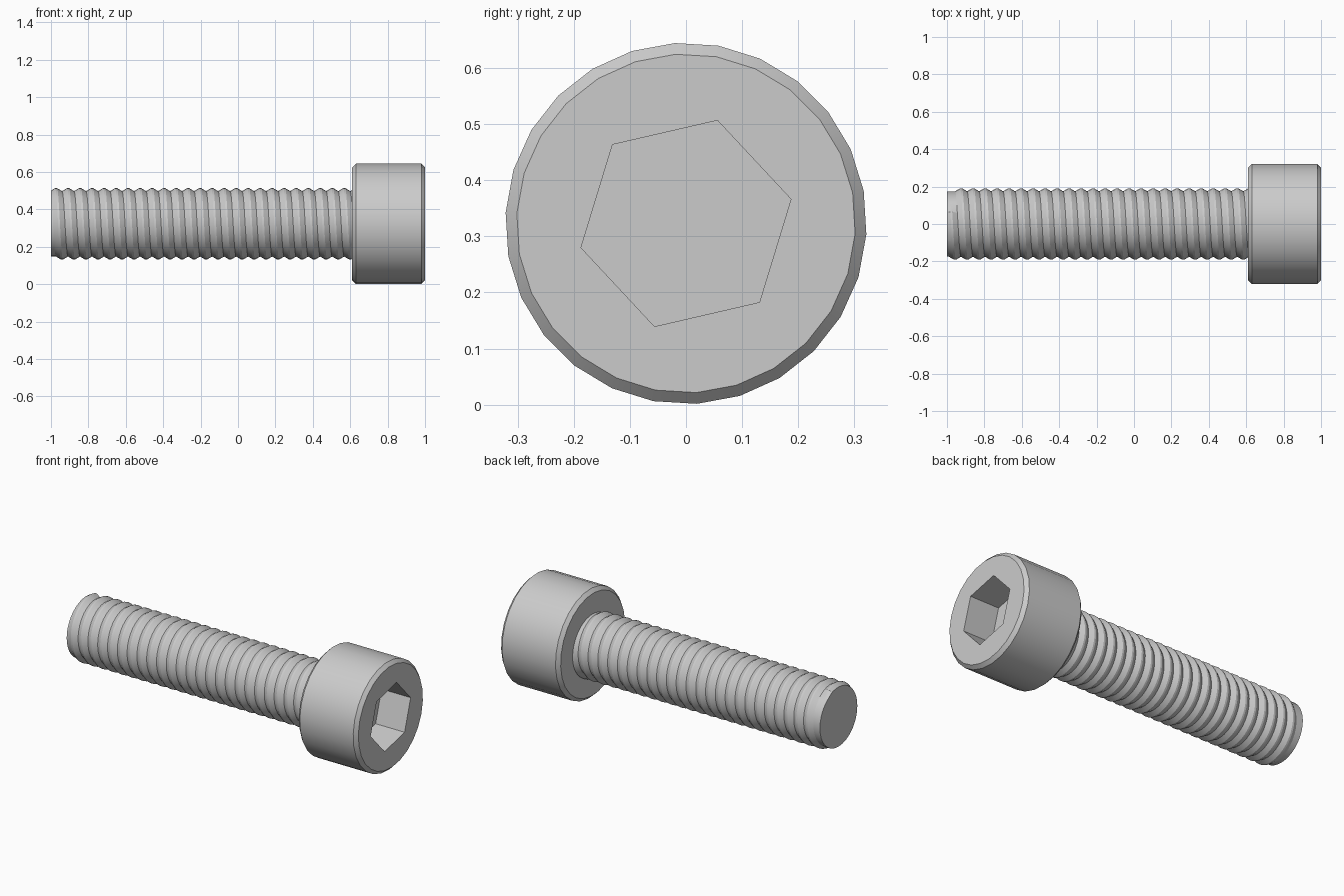
import bpy, bmesh, math

cube = bpy.data.objects.get("Cube")
if cube:
    bpy.data.objects.remove(cube)

AXIS_Z = 0.323
HEAD_BACK, HEAD_FRONT = 0.61, 1.0

steel = bpy.data.materials.new("grey steel")
steel.use_nodes = True
colour = (0.6, 0.6, 0.6, 1)
steel.diffuse_color = colour
steel.node_tree.nodes["Principled BSDF"].inputs["Base Color"].default_value = colour


def point(x, radius, angle):
    """Position around the bolt axis; angle 0 is +y, 90 degrees is up."""
    return (x, radius * math.cos(angle), AXIS_Z + radius * math.sin(angle))


def ring(bm, x, radius, sides, turn):
    return [bm.verts.new(point(x, radius, math.radians(turn) + math.tau * i / sides))
            for i in range(sides)]


def bridge(bm, a, b):
    for i in range(len(a)):
        j = (i + 1) % len(a)
        bm.faces.new((a[i], a[j], b[j], b[i]))


def finish(bm, name, angle):
    bmesh.ops.recalc_face_normals(bm, faces=bm.faces)
    mesh = bpy.data.meshes.new(name)
    bm.to_mesh(mesh)
    bm.free()
    mesh.materials.append(steel)
    obj = bpy.data.objects.new(name, mesh)
    bpy.context.collection.objects.link(obj)
    bpy.ops.object.select_all(action="DESELECT")
    obj.select_set(True)
    bpy.context.view_layer.objects.active = obj
    bpy.ops.object.shade_smooth_by_angle(angle=math.radians(angle))


# Cylinder head with chamfered rims and a hexagonal socket
bm = bmesh.new()
R, C = 0.322, 0.02
rims = [ring(bm, x, r, 26, 93.5) for x, r in (
    (HEAD_BACK, R - C), (HEAD_BACK + C, R), (HEAD_FRONT - C, R), (HEAD_FRONT, R - C))]
for a, b in zip(rims, rims[1:]):
    bridge(bm, a, b)
bm.faces.new(rims[0])
mouth = ring(bm, HEAD_FRONT, 0.192, 6, 73)
floor = ring(bm, HEAD_FRONT - 0.19, 0.192, 6, 73)
bridge(bm, mouth, floor)
bm.faces.new(floor)
borders = [e for e in bm.edges if e.is_boundary]
bmesh.ops.triangle_fill(bm, use_beauty=True, edges=borders, normal=(1, 0, 0))
finish(bm, "socket_head", 30)

# Threaded shank: a right-handed helical ridge, trimmed flat at the tip
PITCH, ROOT, CREST = 0.0642, 0.175, 0.191
STEPS, START = 36, math.radians(70)
profile = [(-0.5, ROOT), (-0.08, CREST), (0.08, CREST)]
bm = bmesh.new()
rows = []
turns = 29
for i in range(-2 * STEPS, turns * STEPS + 1):
    angle = math.tau * i / STEPS
    x = -0.973 + PITCH * (angle - math.pi / 2) / math.tau
    rows.append([bm.verts.new(point(x + PITCH * f, r if angle >= START else ROOT, angle))
                 for f, r in profile])
for i in range(len(rows) - 1 - STEPS):
    a, b = rows[i], rows[i + 1]
    a = a + [rows[i + STEPS][0]]
    b = b + [rows[i + 1 + STEPS][0]]
    for k in range(3):
        bm.faces.new((a[k], a[k + 1], b[k + 1], b[k]))

for x, side in ((-1.0, -1), (HEAD_BACK + 0.02, 1)):
    cut = bmesh.ops.bisect_plane(bm, geom=bm.verts[:] + bm.edges[:] + bm.faces[:],
                                 plane_co=(x, 0, 0), plane_no=(side, 0, 0),
                                 clear_outer=True)
    edges = [e for e in cut["geom_cut"] if isinstance(e, bmesh.types.BMEdge)]
    bmesh.ops.edgeloop_fill(bm, edges=edges)
bmesh.ops.delete(bm, geom=[v for v in bm.verts if not v.link_faces], context="VERTS")
finish(bm, "threaded_shank", 25)
